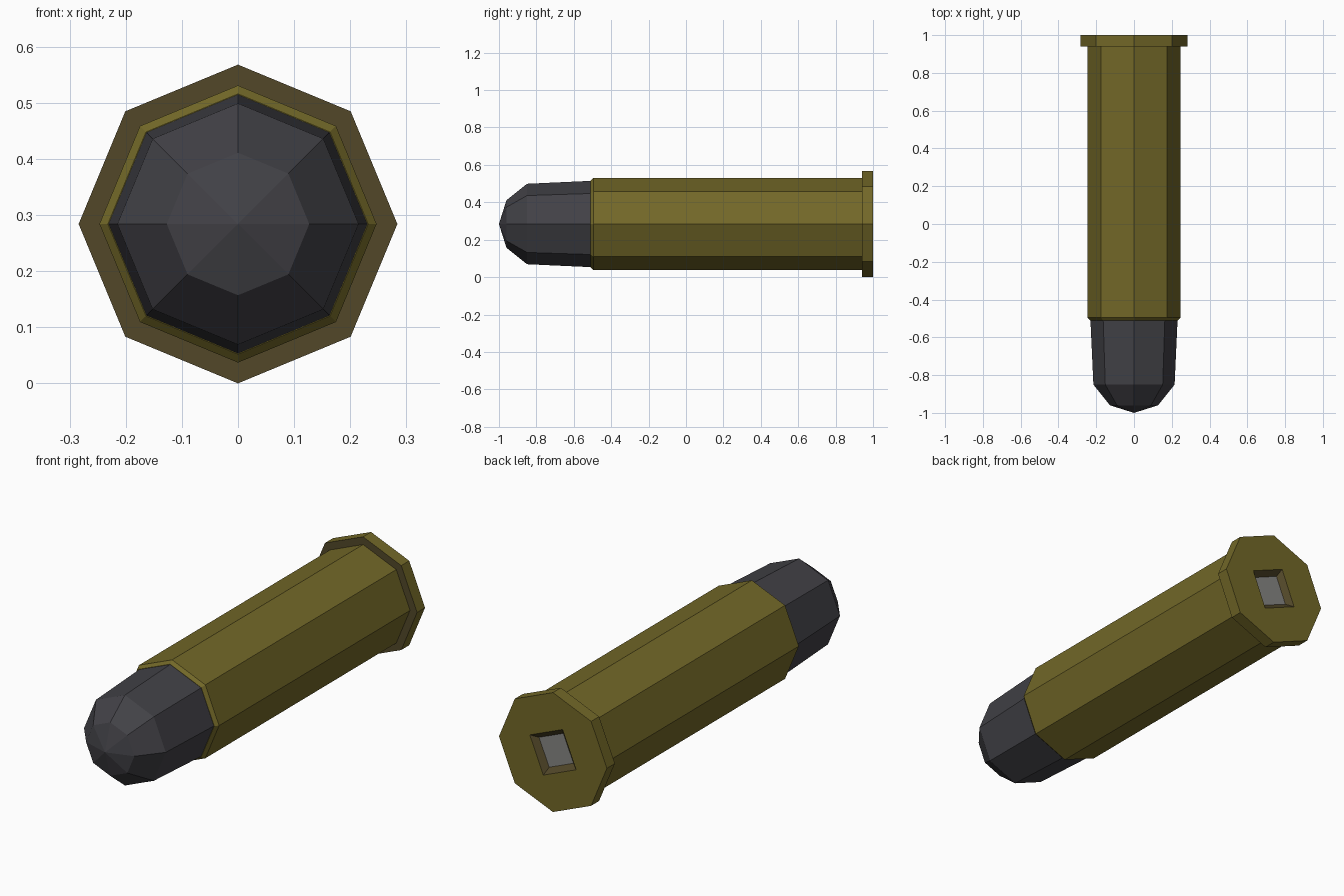
import bpy, bmesh, math

if "Cube" in bpy.data.objects:
    bpy.data.objects.remove(bpy.data.objects["Cube"])

CZ = 0.284   # height of the long axis


def material(name, rgb):
    m = bpy.data.materials.new(name)
    m.diffuse_color = (*rgb, 1.0)
    m.use_nodes = True
    m.node_tree.nodes["Principled BSDF"].inputs["Base Color"].default_value = m.diffuse_color
    return m


olive = material("olive brass", (0.17, 0.138, 0.021))
brown = material("dark brown", (0.085, 0.064, 0.022))
lead = material("dark lead grey", (0.054, 0.053, 0.062))
steel = material("light grey", (0.24, 0.235, 0.225))


def ring(bm, r, y, n=8, start=0.0):
    return [bm.verts.new((r * math.cos(start + i * math.tau / n), y,
                          CZ + r * math.sin(start + i * math.tau / n))) for i in range(n)]


def skin(bm, a, b, mat=0):
    n = len(a)
    for i in range(n):
        j = (i + 1) % n
        bm.faces.new((a[i], a[j], b[j], b[i])).material_index = mat


def loop_edges(bm, r):
    return [bm.edges.get((r[i], r[(i + 1) % len(r)])) for i in range(len(r))]


def finish(bm, name, mats):
    bmesh.ops.recalc_face_normals(bm, faces=bm.faces[:])
    me = bpy.data.meshes.new(name)
    bm.to_mesh(me)
    bm.free()
    for m in mats:
        me.materials.append(m)
    ob = bpy.data.objects.new(name, me)
    bpy.context.collection.objects.link(ob)


# case: chamfered mouth, straight wall, rim (front step is brown)
bm = bmesh.new()
profile = [(0.232, -0.51), (0.247, -0.495), (0.247, 0.94), (0.284, 0.94), (0.284, 1.0)]
rings = [ring(bm, r, y) for r, y in profile]
for k in range(4):
    skin(bm, rings[k], rings[k + 1], 1 if k == 2 else 0)
bm.faces.new(rings[0])
# turned square recess in the base, with sloping brown walls and a grey floor
outer = ring(bm, 0.132, 1.0, 4, math.pi / 8)
inner = ring(bm, 0.098, 0.975, 4, math.pi / 8)
skin(bm, outer, inner, 1)
bm.faces.new(inner).material_index = 2
bmesh.ops.triangle_fill(bm, use_beauty=True,
                        edges=loop_edges(bm, rings[-1]) + loop_edges(bm, outer))
finish(bm, "case", [olive, brown, steel])

# rounded tip
bm = bmesh.new()
rings = [ring(bm, r, y) for r, y in [(0.231, -0.50), (0.215, -0.85), (0.127, -0.96)]]
for a, b in zip(rings, rings[1:]):
    skin(bm, a, b)
apex = bm.verts.new((0, -1.0, CZ))
for i in range(8):
    bm.faces.new((rings[-1][i], rings[-1][(i + 1) % 8], apex))
bm.faces.new(rings[0])
finish(bm, "tip", [lead])
